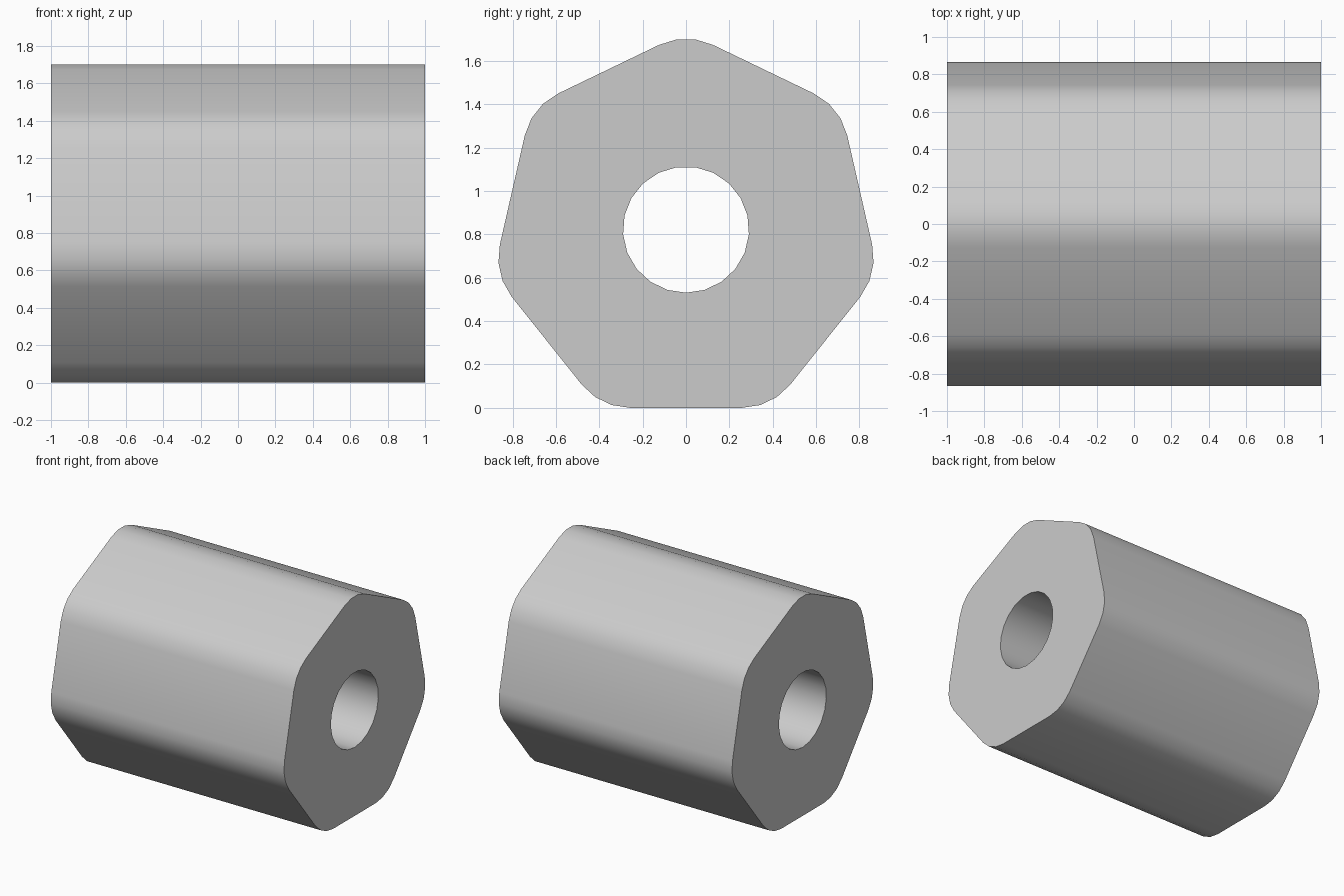
import bpy, bmesh
from math import pi, sin, cos, radians

if "Cube" in bpy.data.objects:
    bpy.data.objects.remove(bpy.data.objects["Cube"])

SIDES = 7
APOTHEM = 0.822      # axis height above the ground, centre to flat
CORNER_R = 0.285     # corner rounding radius
HOLE_R = 0.291
HOLE_SEGS = 21
LENGTH = 2.0


def polar(y, z, r, a):
    """Point at angle a from straight up, in the YZ plane."""
    return (y + r * sin(a), z + r * cos(a))


# Rounded heptagon: three segments per corner
outer = []
for i in range(SIDES):
    mid = 2 * pi * i / SIDES
    cy, cz = polar(0, APOTHEM, (APOTHEM - CORNER_R) / cos(pi / SIDES), mid)
    for k in range(4):
        outer.append(polar(cy, cz, CORNER_R, mid + (k / 3 - 0.5) * 2 * pi / SIDES))

# Round bore
bore = [polar(0, APOTHEM, HOLE_R, (i + 0.5) * 2 * pi / HOLE_SEGS)
        for i in range(HOLE_SEGS)]

# Fill the section between both loops, then extrude along X
bm = bmesh.new()
edges = []
for loop in (outer, bore):
    vs = [bm.verts.new((-LENGTH / 2, y, z)) for y, z in loop]
    edges += [bm.edges.new((vs[i - 1], vs[i])) for i in range(len(vs))]
bmesh.ops.triangle_fill(bm, edges=edges, use_beauty=True, normal=(1, 0, 0))
ext = bmesh.ops.extrude_face_region(bm, geom=bm.faces[:], use_keep_orig=True)
bmesh.ops.translate(bm, vec=(LENGTH, 0, 0),
                    verts=[g for g in ext["geom"] if isinstance(g, bmesh.types.BMVert)])
bmesh.ops.recalc_face_normals(bm, faces=bm.faces[:])

mesh = bpy.data.meshes.new("heptagonal_sleeve")
bm.to_mesh(mesh)
bm.free()
sleeve = bpy.data.objects.new("heptagonal_sleeve", mesh)
bpy.context.collection.objects.link(sleeve)

# Smooth sides, crisp end faces
bpy.context.view_layer.objects.active = sleeve
sleeve.select_set(True)
bpy.ops.object.shade_smooth_by_angle(angle=radians(30))
